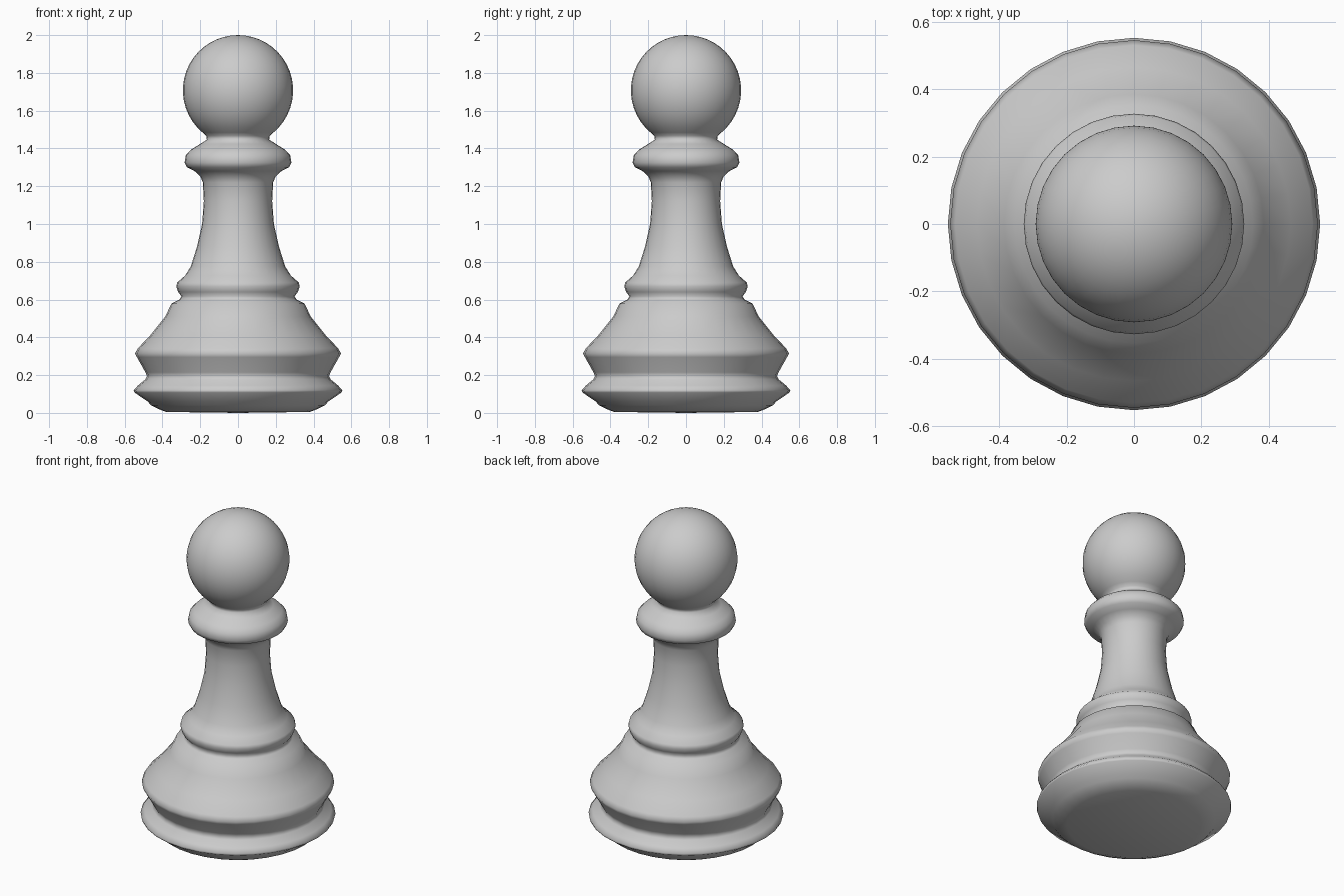
import bpy, bmesh, math

if "Cube" in bpy.data.objects:
    bpy.data.objects.remove(bpy.data.objects["Cube"])

SIDES = 32

# Profile of base, stem and collar as (radius, height), bottom to top
profile = [
    (0.38, 0.005), (0.42, 0.02), (0.46, 0.04), (0.478, 0.06), (0.548, 0.108), (0.552, 0.12),
    (0.53, 0.145), (0.49, 0.178), (0.482, 0.195), (0.49, 0.215), (0.535, 0.295),
    (0.545, 0.315), (0.53, 0.342), (0.465, 0.41), (0.385, 0.51), (0.353, 0.578),
    (0.31, 0.60), (0.30, 0.617), (0.317, 0.64), (0.327, 0.67), (0.322, 0.69),
    (0.28, 0.727), (0.25, 0.775), (0.217, 0.88), (0.19, 1.00), (0.181, 1.12),
    (0.186, 1.22), (0.20, 1.253), (0.23, 1.28), (0.27, 1.30), (0.283, 1.325),
    (0.276, 1.365), (0.25, 1.393), (0.20, 1.424), (0.165, 1.447), (0.168, 1.467),
]

# Round head continues the profile as an arc
HEAD_R, HEAD_Z, STEPS = 0.292, 1.708, 18
start = math.radians(-50)
for i in range(STEPS):
    a = start + (math.pi / 2 - start) * i / STEPS
    profile.append((HEAD_R * math.cos(a), HEAD_Z + HEAD_R * math.sin(a)))

# Revolve the profile, with closed poles at both ends
bm = bmesh.new()
points = [(0, 0)] + profile + [(0, HEAD_Z + HEAD_R)]
verts = [bm.verts.new((r, 0, z)) for r, z in points]
edges = [bm.edges.new(pair) for pair in zip(verts, verts[1:])]
bmesh.ops.spin(bm, geom=verts + edges, cent=(0, 0, 0), axis=(0, 0, 1),
               angle=math.tau, steps=SIDES, use_merge=True)
bmesh.ops.remove_doubles(bm, verts=bm.verts, dist=1e-4)
bmesh.ops.recalc_face_normals(bm, faces=bm.faces)
for face in bm.faces:
    face.smooth = True

mesh = bpy.data.meshes.new("turned_pawn")
bm.to_mesh(mesh)
bm.free()
bpy.context.collection.objects.link(bpy.data.objects.new("turned_pawn", mesh))
